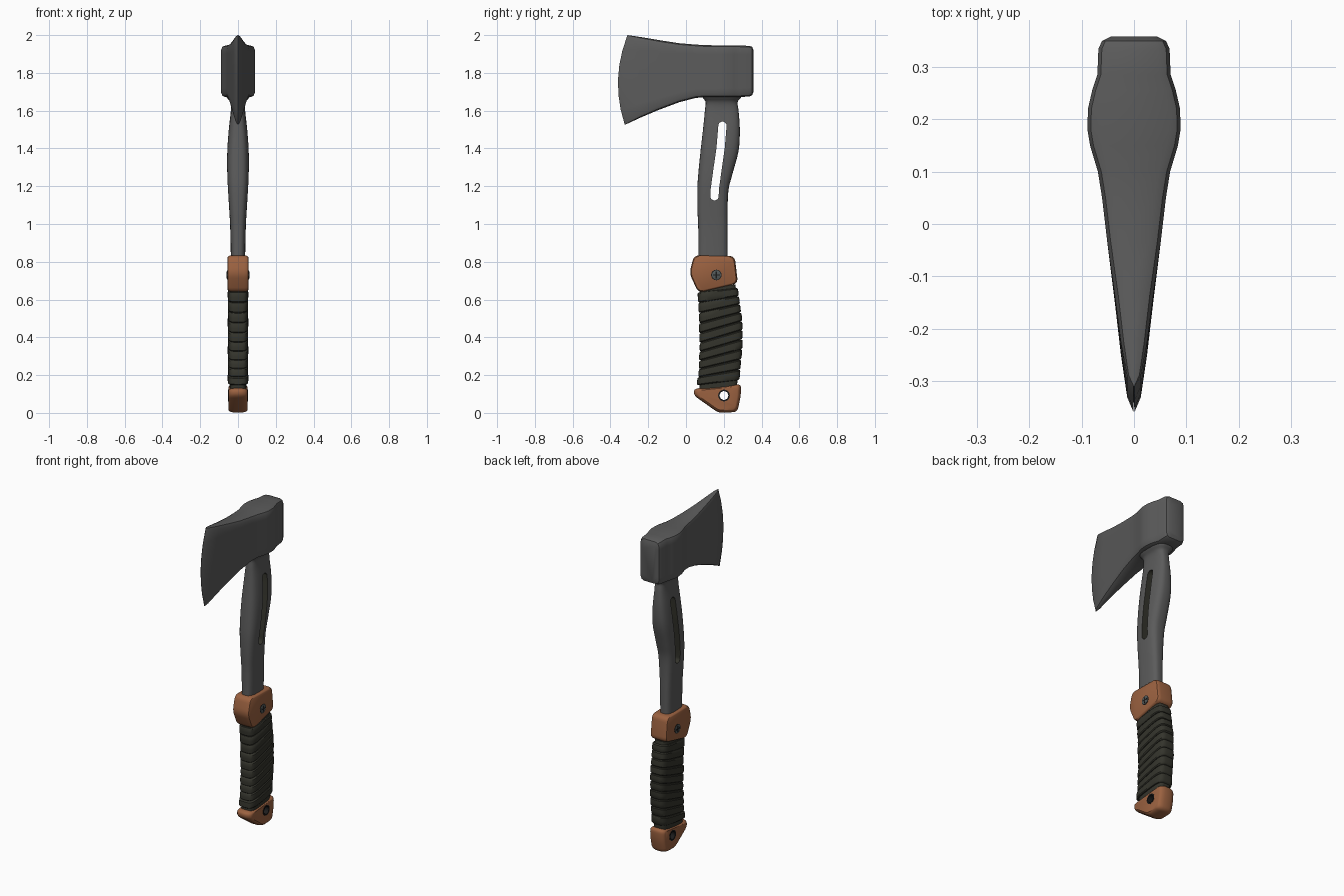
import bpy, bmesh, math
from mathutils import Vector

if "Cube" in bpy.data.objects:
    bpy.data.objects.remove(bpy.data.objects["Cube"])


def material(name, rgb):
    m = bpy.data.materials.new(name)
    m.diffuse_color = (*rgb, 1)
    m.use_nodes = True
    m.node_tree.nodes["Principled BSDF"].inputs["Base Color"].default_value = m.diffuse_color
    return m


STEEL = material("dark steel", (0.105, 0.105, 0.105))
BROWN = material("copper brown", (0.33, 0.122, 0.052))
OLIVE = material("olive black wrap", (0.034, 0.034, 0.025))
SCREW = material("screw grey", (0.085, 0.1, 0.1))
BLACK = material("near black", (0.012, 0.012, 0.012))


def smooth(obj, angle=35):
    bpy.ops.object.select_all(action='DESELECT')
    obj.select_set(True)
    bpy.context.view_layer.objects.active = obj
    bpy.ops.object.shade_smooth_by_angle(angle=math.radians(angle))


def loft(name, rings, mats, index=0, wrap=False):
    """Skin a list of equal-length point rings; cap the ends unless wrapped."""
    bm = bmesh.new()
    vs = [[bm.verts.new(p) for p in r] for r in rings]
    n = len(vs[0])
    pairs = list(zip(vs, vs[1:])) + ([(vs[-1], vs[0])] if wrap else [])
    for a, b in pairs:
        for i in range(n):
            j = (i + 1) % n
            bm.faces.new((a[i], a[j], b[j], b[i]))
    if not wrap:
        bm.faces.new(vs[0])
        bm.faces.new(vs[-1])
    bmesh.ops.recalc_face_normals(bm, faces=bm.faces)
    for f in bm.faces:
        f.material_index = index
    me = bpy.data.meshes.new(name)
    bm.to_mesh(me)
    bm.free()
    for m in mats:
        me.materials.append(m)
    obj = bpy.data.objects.new(name, me)
    bpy.context.collection.objects.link(obj)
    smooth(obj)
    return obj


def cut(obj, cutter):
    cutter.hide_render = True
    mod = obj.modifiers.new("cut", 'BOOLEAN')
    mod.operation, mod.solver, mod.object = 'DIFFERENCE', 'EXACT', cutter
    bpy.context.view_layer.update()
    dg = bpy.context.evaluated_depsgraph_get()
    me = bpy.data.meshes.new_from_object(obj.evaluated_get(dg))
    obj.modifiers.clear()
    obj.data = me
    bpy.data.objects.remove(cutter)
    smooth(obj)


def spline(rows, steps):
    """Catmull-Rom through rows of numbers."""
    out = []
    for i in range(len(rows) - 1):
        p0, p1, p2, p3 = (rows[min(max(i + k, 0), len(rows) - 1)] for k in (-1, 0, 1, 2))
        for s in range(steps):
            t = s / steps
            out.append([0.5 * (2 * b + (c - a) * t + (2 * a - 5 * b + 4 * c - d) * t * t
                               + (3 * b - a - 3 * c + d) * t ** 3)
                        for a, b, c, d in zip(p0, p1, p2, p3)])
    return out + [list(rows[-1])]


def section(z, y0, y1, w, slope=0.0, p=3.0, n=40):
    """Superellipse ring across the handle, optionally tilted along y."""
    def se(v):
        return math.copysign(abs(v) ** (2 / p), v)
    yc, h = (y0 + y1) / 2, (y1 - y0) / 2
    ring = []
    for i in range(n):
        a = 2 * math.pi * i / n
        dy = h * se(math.sin(a))
        ring.append((w * se(math.cos(a)), yc + dy, z + slope * dy))
    return ring


def rounded(points, r, k=5):
    """Round polygon corners with small quadratic curves."""
    out = []
    pts = [Vector(p) for p in points]
    for i, p in enumerate(pts):
        a, b = pts[i - 1] - p, pts[(i + 1) % len(pts)] - p
        a = p + a.normalized() * min(r, a.length * 0.45)
        b = p + b.normalized() * min(r, b.length * 0.45)
        out += [a * (1 - t) ** 2 + p * 2 * t * (1 - t) + b * t * t
                for t in (j / k for j in range(k + 1))]
    return out


def slab(outline, layers):
    """Rings of a side-view outline at (x, scale) layers."""
    c = sum((Vector(p) for p in outline), Vector((0, 0))) / len(outline)
    return [[(x, c.x + (p[0] - c.x) * s, c.y + (p[1] - c.y) * s) for p in outline]
            for x, s in layers]


def circle(x, y, z, r, n=28):
    return [(x, y + r * math.cos(2 * math.pi * i / n), z + r * math.sin(2 * math.pi * i / n))
            for i in range(n)]


# Axe head: (y, half width, bottom z, top z, forward bow)
HEAD = [(.358, .045, 1.70, 1.92, 0), (.350, .061, 1.682, 1.938, 0), (.335, .068, 1.675, 1.943, 0),
        (.285, .070, 1.672, 1.945, 0), (.255, .080, 1.672, 1.945, 0), (.220, .088, 1.672, 1.945, 0),
        (.180, .089, 1.672, 1.945, 0), (.150, .084, 1.672, 1.946, 0), (.100, .069, 1.672, 1.947, 0),
        (.050, .061, 1.667, 1.950, 0), (-.035, .051, 1.645, 1.957, 0), (-.14, .037, 1.603, 1.972, .005),
        (-.23, .025, 1.565, 1.987, .02), (-.295, .013, 1.535, 1.997, .036), (-.317, .0008, 1.525, 2.0, .043)]
rings = []
for y, w, zb, zt, bow in HEAD:
    r = min(.022, w * .7)
    side = [(w - r, zb), (w - .3 * r, zb + .3 * r), (w, zb + r)]
    side += [(w, zb + (zt - zb) * t) for t in (.17, .33, .5, .67, .83)]
    side += [(w, zt - r), (w - .3 * r, zt - .3 * r), (w - r, zt)]
    ring = []
    for x, z in side + [(-x, z) for x, z in reversed(side)]:
        u = (2 * z - zb - zt) / (zt - zb)
        ring.append((x, y - bow * (1 - u * u) + (.007 * u if bow else 0), z))
    rings.append(ring)
loft("axe_head", rings, [STEEL])

# Steel neck with a through slot: (z, front y, back y, half width)
NECK = [(.78, .066, .22, .037), (.97, .065, .22, .041), (1.07, .061, .22, .046), (1.18, .06, .225, .053),
        (1.265, .065, .246, .057), (1.386, .077, .278, .057), (1.5, .09, .285, .049),
        (1.6, .1, .278, .038), (1.645, .104, .273, .042), (1.67, .088, .292, .06), (1.70, .08, .30, .075)]
neck = loft("neck", [section(*s) for s in spline(NECK, 4)], [STEEL, OLIVE])
path = [(.193, 1.52), (.183, 1.40), (.167, 1.29), (.152, 1.18), (.151, 1.147)]
hw = .022


def arc(c, start):
    return [(c[0] + hw * math.cos(start + math.pi * i / 10), c[1] + hw * math.sin(start + math.pi * i / 10))
            for i in range(11)]


slot = arc(path[0], 0) + [(y - hw, z) for y, z in path[1:-1]]
slot += arc(path[-1], math.pi) + [(y + hw, z) for y, z in path[-2:0:-1]]
cut(neck, loft("slot_cutter", slab(slot, [(-.2, 1), (.2, 1)]), [STEEL, OLIVE], 1))

# Collar and pommel, pillowed side-view shapes
collar = rounded([(.042, .834), (.258, .83), (.275, .685), (.065, .636), (.018, .74)], .03)
loft("collar", slab(collar, [(-.055, .9), (-.052, .95), (-.044, .985), (-.032, 1),
                             (.032, 1), (.044, .985), (.052, .95), (.055, .9)]), [BROWN])
pommel_shape = rounded([(.042, .128), (.292, .153), (.290, .09), (.272, .005), (.172, .0), (.042, .092)], .025)
pommel = loft("pommel", slab(pommel_shape, [(-.05, .82), (-.046, .89), (-.036, .955), (-.02, 1),
                                            (.02, 1), (.036, .955), (.046, .89), (.05, .82)]), [BROWN, BLACK])
HY, HZ = .201, .092
cut(pommel, loft("hole_cutter", [circle(x, HY, HZ, .027) for x in (-.2, .2)], [BROWN, BLACK], 1))

# Eyelet lining the lanyard hole
loft("eyelet", [circle(x, HY, HZ, r) for x, r in ((-.052, .031), (.052, .031), (.052, .023), (-.052, .023))],
     [BLACK], wrap=True)

# Wrapped grip: (z, front y, back y)
GRIP = [(.125, .06, .28), (.165, .057, .284), (.26, .066, .295), (.36, .07, .301), (.45, .069, .299),
        (.55, .066, .288), (.66, .06, .272)]
curve = spline(GRIP, 12)


def grip_ring(z, inset):
    row = min(curve, key=lambda c: abs(c[0] - z))
    slope = .1 + .2 * math.sin(math.pi * min(max((z - .14) / .52, 0), 1))
    return section(z, row[1] + inset, row[2] - inset, .055 - inset, slope, 4, 48)


loft("grip_core", [grip_ring(z, .011) for z in (.125, .25, .35, .45, .55, .67)], [OLIVE])
BANDS = 10
step = (.65 - .16) / BANDS
for i in range(BANDS):
    z = .16 + step * i
    extra = (0, .002, .001)[i % 3]
    loft("grip_band_%d" % (i + 1),
         [grip_ring(z + step * t, d + extra) for t, d in
          ((.0, .013), (.03, .005), (.13, .001), (.5, 0), (.87, .001), (.97, .005), (1, .013))], [OLIVE])

# Collar screws with a cross recess on both sides
SY, SZ = .161, .73
for s, label in ((1, "right"), (-1, "left")):
    loft("screw_rim_" + label, [circle(s * x, SY, SZ, .028) for x in (.04, .056)], [BLACK])
    loft("screw_" + label, [circle(s * x, SY, SZ, r) for x, r in ((.04, .024), (.057, .024), (.059, .018))], [SCREW])
    for k, (a, b) in enumerate(((.018, .0035), (.0035, .018))):
        bar = [(SY - a, SZ - b), (SY + a, SZ - b), (SY + a, SZ + b), (SY - a, SZ + b)]
        loft("screw_slot_%s_%d" % (label, k + 1), slab(bar, [(s * .056, 1), (s * .0596, 1)]), [BLACK])
